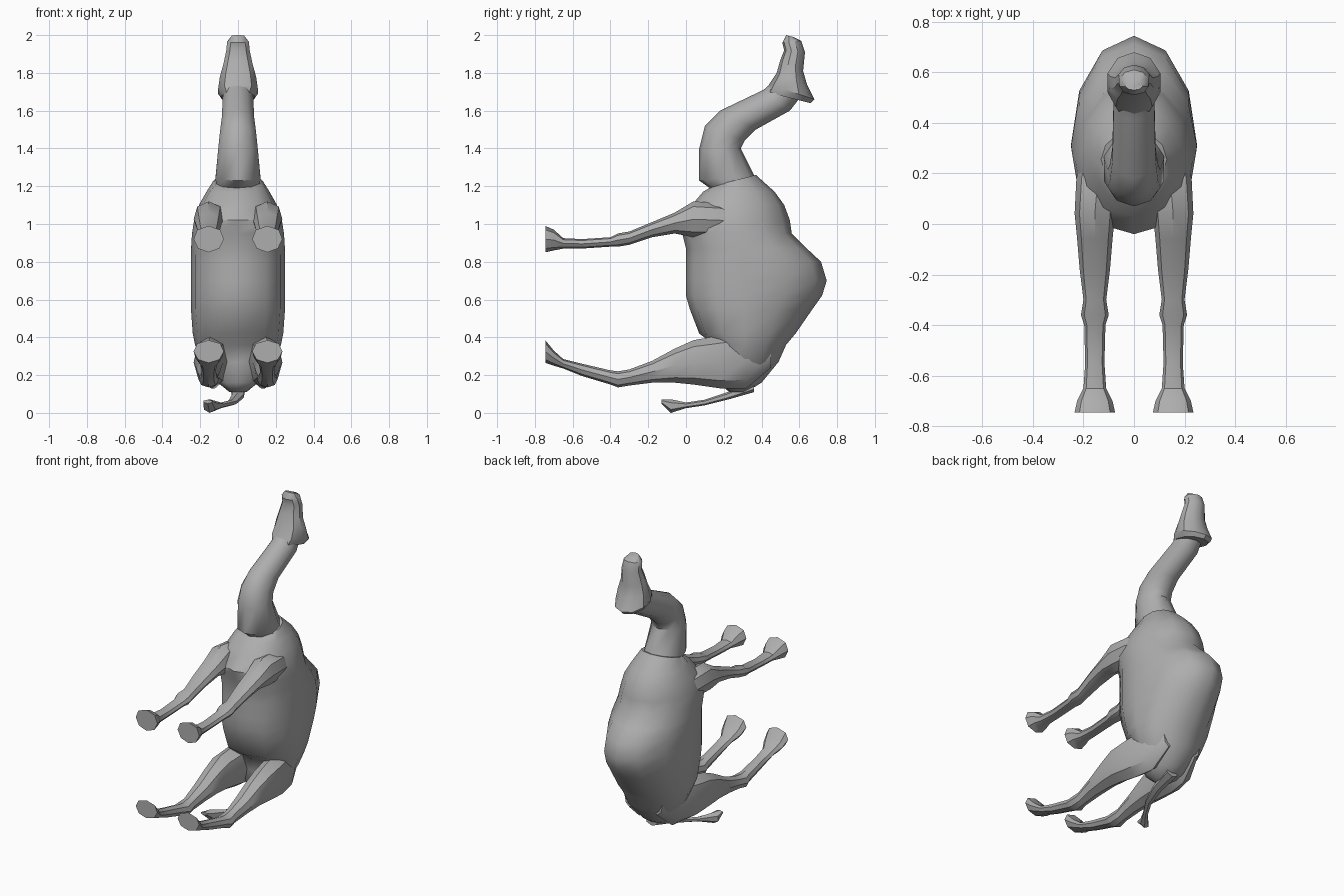
import bpy, bmesh
from math import sin, cos, tau, radians
from mathutils import Vector

default_cube = bpy.data.objects.get("Cube")
if default_cube:
    bpy.data.objects.remove(default_cube, do_unlink=True)

coat = bpy.data.materials.new("grey coat")
coat.use_nodes = True
grey = (.42, .42, .42, 1)
coat.diffuse_color = grey
coat.node_tree.nodes["Principled BSDF"].inputs["Base Color"].default_value = grey


def oval_ring(front, back, half_width, x=0, widest=.5, sides=10, squareness=1):
    """Section between a front and a back (y, z) point; squareness shapes the front half."""
    front_point, back_point = Vector((x, *front)), Vector((x, *back))
    middle = front_point.lerp(back_point, widest)
    points = []
    for step in range(sides):
        along, across = cos(tau * step / sides), sin(tau * step / sides)
        target, power = (front_point, squareness) if along > 0 else (back_point, 1)
        point = middle.lerp(target, abs(along))
        offset = half_width * abs(across) ** power
        point.x += offset if across > 0 else -offset
        points.append(point)
    return points


def loft(name, rings, sharp_angle=35):
    """Skin a list of rings, cap both ends and shade smooth with sharp creases."""
    bm = bmesh.new()
    loops = [[bm.verts.new(point) for point in ring] for ring in rings]
    for lower, upper in zip(loops, loops[1:]):
        for i in range(len(lower)):
            bm.faces.new((lower[i - 1], lower[i], upper[i], upper[i - 1]))
    bm.faces.new(loops[0])
    bm.faces.new(loops[-1])
    bmesh.ops.recalc_face_normals(bm, faces=bm.faces)
    mesh = bpy.data.meshes.new(name)
    bm.to_mesh(mesh)
    bm.free()
    mesh.materials.append(coat)
    part = bpy.data.objects.new(name, mesh)
    bpy.context.collection.objects.link(part)
    bpy.ops.object.select_all(action="DESELECT")
    part.select_set(True)
    bpy.context.view_layer.objects.active = part
    bpy.ops.object.shade_smooth_by_angle(angle=radians(sharp_angle))


def torso_ring(height, belly, spine):
    """Level slice whose width bulges at mid body and closes toward both ends."""
    half_width = .25 * (1 - ((height - .7) / .62) ** 4)
    widest = min(.5, (.31 - belly) / (spine - belly))
    return oval_ring((belly, height), (spine, height), half_width,
                     widest=widest, sides=12, squareness=.75)


# Torso and hump: height, belly y, spine y
torso_outline = [
    (.11, .23, .32), (.16, .17, .4), (.27, .17, .49), (.36, .15, .53),
    (.42, .07, .58), (.55, .02, .67), (.62, 0, .72), (.7, 0, .745),
    (.8, 0, .715), (.87, 0, .64), (.95, -.02, .56), (1.02, -.04, .55),
    (1.1, .03, .52), (1.17, .09, .47),
]
torso_rings = [torso_ring(*row) for row in torso_outline]
shoulder_top = oval_ring((.14, 1.2), (.37, 1.26), .13, sides=12)
loft("torso", torso_rings + [shoulder_top], sharp_angle=50)

# Neck: throat point, nape point, half width, ending inside the head
neck_outline = [
    ((.14, 1.18), (.38, 1.21), .12), ((.07, 1.23), (.36, 1.26), .125),
    ((.07, 1.4), (.29, 1.4), .11), ((.1, 1.52), (.31, 1.44), .1),
    ((.18, 1.6), (.37, 1.5), .09), ((.41, 1.71), (.55, 1.6), .085),
    ((.48, 1.77), (.62, 1.69), .07),
]
loft("neck", [oval_ring(*row) for row in neck_outline], sharp_angle=45)

# Head: jaw point, crown point, half width, ending at the muzzle
head_outline = [
    ((.42, 1.7), (.66, 1.64), .09), ((.44, 1.74), (.68, 1.66), .11),
    ((.48, 1.8), (.64, 1.74), .1), ((.5, 1.87), (.62, 1.81), .08),
    ((.52, 1.92), (.63, 1.91), .065), ((.51, 1.96), (.61, 1.97), .06),
    ((.53, 2), (.57, 1.99), .035),
]
loft("head", [oval_ring(*row, squareness=.8) for row in head_outline])

# Legs share stations from inside the body to the sole: y and half width
leg_stations = [
    (.45, .04), (.32, .075), (.18, .085), (.04, .08), (-.06, .07), (-.18, .06),
    (-.3, .045), (-.36, .055), (-.4, .042), (-.55, .038), (-.65, .045),
    (-.7, .07), (-.745, .08),
]
# Upper and lower edge of each leg at those stations
leg_edges = {
    "front_leg": [
        (1.02, .97), (1.06, .95), (1.11, .93), (1.12, .93), (1.06, .95), (1.01, .93),
        (.96, .89), (.95, .88), (.93, .88), (.92, .87), (.925, .87), (.97, .86), (.99, .85),
    ],
    "hind_leg": [
        (.42, .24), (.43, .13), (.41, .13), (.385, .15), (.34, .16), (.275, .16),
        (.23, .145), (.22, .135), (.225, .15), (.26, .195), (.285, .235),
        (.33, .25), (.385, .265),
    ],
}
for leg_name, edges in leg_edges.items():
    for side_name, side in (("left", 1), ("right", -1)):
        # Hips and shoulders lean inward where they sink into the torso
        loft(f"{side_name}_{leg_name}", [
            oval_ring((y, upper), (y, lower), half_width,
                      x=side * (.155 - max(0, y - .1) * .15), sides=8, squareness=.8)
            for (y, half_width), (upper, lower) in zip(leg_stations, edges)
        ])

# Tail swept to the right with a flared tuft: centre, half width, half height
tail_path = [
    ((0, .36, .14), .045, .03), ((0, .22, .09), .035, .02),
    ((-.03, .1, .055), .025, .015), ((-.09, 0, .04), .02, .015),
    ((-.15, -.08, .036), .036, .036), ((-.16, -.13, .06), .025, .01),
]
loft("tail", [
    oval_ring((y, z + half_height), (y, z - half_height), half_width, x=x, sides=6)
    for (x, y, z), half_width, half_height in tail_path
])
